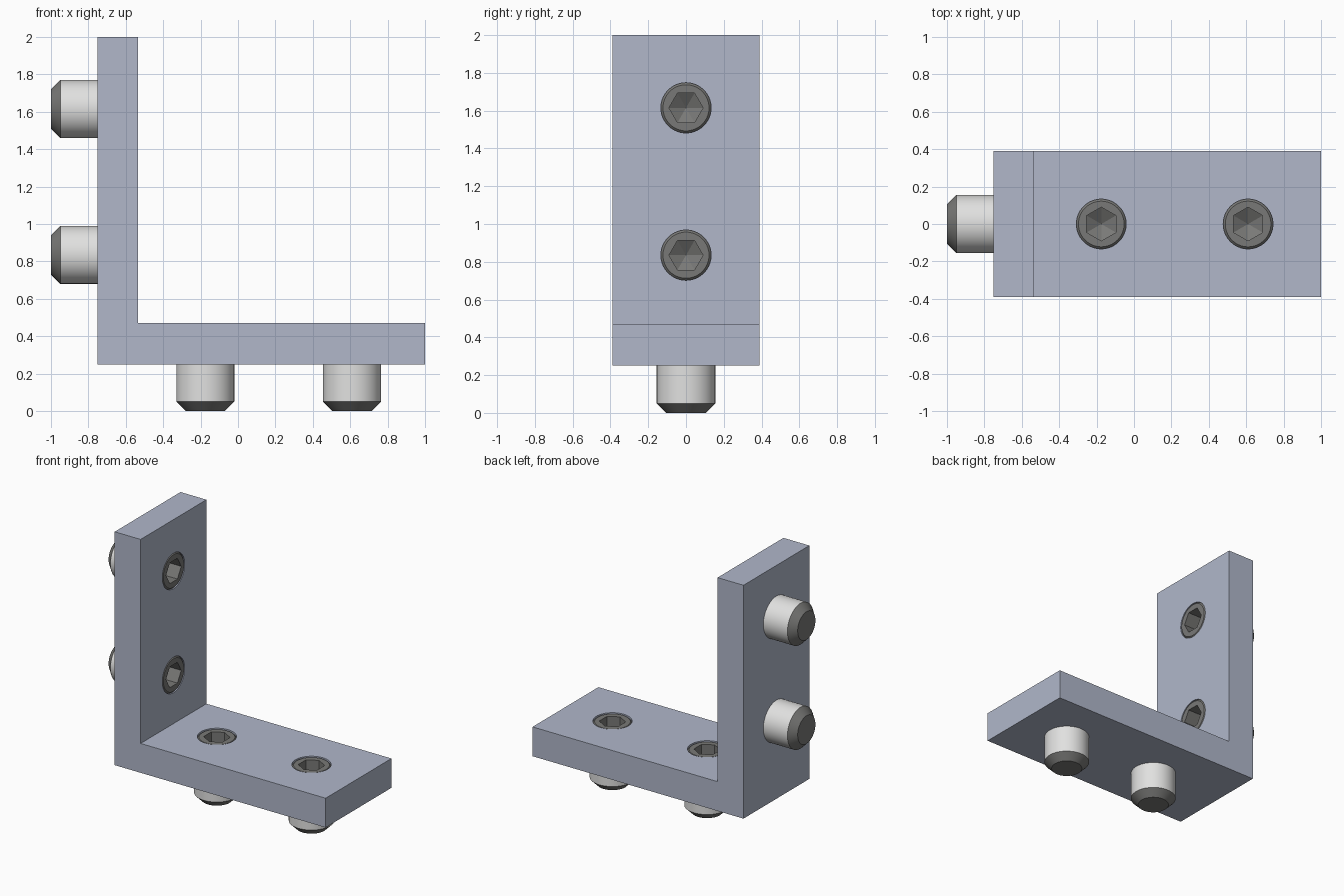
import bpy, bmesh, math
from mathutils import Matrix, Vector

cube = bpy.data.objects.get("Cube")
if cube:
    bpy.data.objects.remove(cube, do_unlink=True)


def material(name, srgb):
    color = [(c / 255) ** 2.2 for c in srgb] + [1]
    mat = bpy.data.materials.new(name)
    mat.use_nodes = True
    mat.diffuse_color = color
    mat.node_tree.nodes["Principled BSDF"].inputs["Base Color"].default_value = color
    return mat


BLUE_GREY = material("blue grey metal", (175, 182, 201))
LIGHT = material("light steel", (224, 224, 223))
DARK = material("dark steel", (120, 120, 118))

LEFT, INNER_X, BASE, INNER_Z, HALF_Y = -0.75, -0.535, 0.25, 0.47, 0.39
SIDES, RADIUS, TIP, CHAMFER = 64, 0.155, 0.105, 0.05
HOLE, HEAD, HEX, SOCKET = 0.133, 0.122, 0.09, 0.16
LENGTH = INNER_Z - 0.004


def make_object(name, bm, mats):
    bmesh.ops.recalc_face_normals(bm, faces=bm.faces)
    mesh = bpy.data.meshes.new(name)
    bm.to_mesh(mesh)
    bm.free()
    for mat in mats:
        mesh.materials.append(mat)
    obj = bpy.data.objects.new(name, mesh)
    bpy.context.collection.objects.link(obj)
    return obj


def ring(bm, radius, z, sides=SIDES):
    # Rings start on the y axis, so the hexagon points along y
    return [bm.verts.new((radius * math.sin(a), radius * math.cos(a), z))
            for a in (math.tau * i / sides for i in range(sides))]


def bridge(bm, lower, upper, mat):
    n = len(lower)
    for i in range(n):
        j = (i + 1) % n
        face = bm.faces.new((lower[i], lower[j], upper[j], upper[i]))
        face.material_index = mat


def make_screw(name, matrix):
    bm = bmesh.new()
    # Body with a chamfer at each end
    tip = ring(bm, TIP, 0)
    low = ring(bm, RADIUS, CHAMFER)
    high = ring(bm, RADIUS, LENGTH - (RADIUS - HEAD))
    head = ring(bm, HEAD, LENGTH)
    bm.faces.new(tip).material_index = 1
    bridge(bm, tip, low, 1)
    bridge(bm, low, high, 0)
    bridge(bm, high, head, 1)
    # Hexagonal socket with a conical floor
    mouth = ring(bm, HEX, LENGTH, 6)
    floor = ring(bm, HEX, LENGTH - SOCKET, 6)
    edges = [bm.edges.get((loop[i - 1], loop[i])) or bm.edges.new((loop[i - 1], loop[i]))
             for loop in (head, mouth) for i in range(len(loop))]
    fill = bmesh.ops.triangle_fill(bm, use_beauty=True, edges=edges, normal=(0, 0, 1))
    for item in fill["geom"]:
        if isinstance(item, bmesh.types.BMFace):
            item.material_index = 1
    bridge(bm, floor, mouth, 1)
    point = bm.verts.new((0, 0, LENGTH - SOCKET - 0.05))
    for i in range(6):
        bm.faces.new((floor[i - 1], floor[i], point)).material_index = 1
    screw = make_object(name, bm, (LIGHT, DARK))
    screw.data.transform(matrix)
    bpy.ops.object.select_all(action="DESELECT")
    screw.select_set(True)
    bpy.context.view_layer.objects.active = screw
    bpy.ops.object.shade_smooth_by_angle(angle=math.radians(25))


# L-shaped bracket
bm = bmesh.new()
profile = [(LEFT, BASE), (1, BASE), (1, INNER_Z), (INNER_X, INNER_Z), (INNER_X, 2), (LEFT, 2)]
face = bm.faces.new([bm.verts.new((x, -HALF_Y, z)) for x, z in profile])
extruded = bmesh.ops.extrude_face_region(bm, geom=[face])["geom"]
verts = [v for v in extruded if isinstance(v, bmesh.types.BMVert)]
bmesh.ops.translate(bm, verts=verts, vec=(0, 2 * HALF_Y, 0))
bracket = make_object("bracket", bm, (BLUE_GREY,))

# Screw placements: two upright in the foot, two lying in the upright plate
turn = Matrix.Rotation(math.pi / 2, 4, "Y")
places = {
    "inner_foot_screw": Matrix.Translation((-0.175, 0, 0)),
    "outer_foot_screw": Matrix.Translation((0.61, 0, 0)),
    "lower_plate_screw": Matrix.Translation((-1, 0, 0.835)) @ turn,
    "upper_plate_screw": Matrix.Translation((-1, 0, 1.615)) @ turn,
}

# Screw holes through the bracket
bm = bmesh.new()
for matrix in places.values():
    bmesh.ops.create_cone(bm, cap_ends=True, segments=SIDES, radius1=HOLE, radius2=HOLE,
                          depth=0.5, matrix=matrix @ Matrix.Translation((0, 0, 0.36)))
cutter = make_object("hole_cutter", bm, (BLUE_GREY,))
cutter.hide_render = True
cutter.hide_viewport = True
cut = bracket.modifiers.new("screw holes", "BOOLEAN")
cut.object = cutter
cut.solver = "EXACT"

for name, matrix in places.items():
    make_screw(name, matrix)
